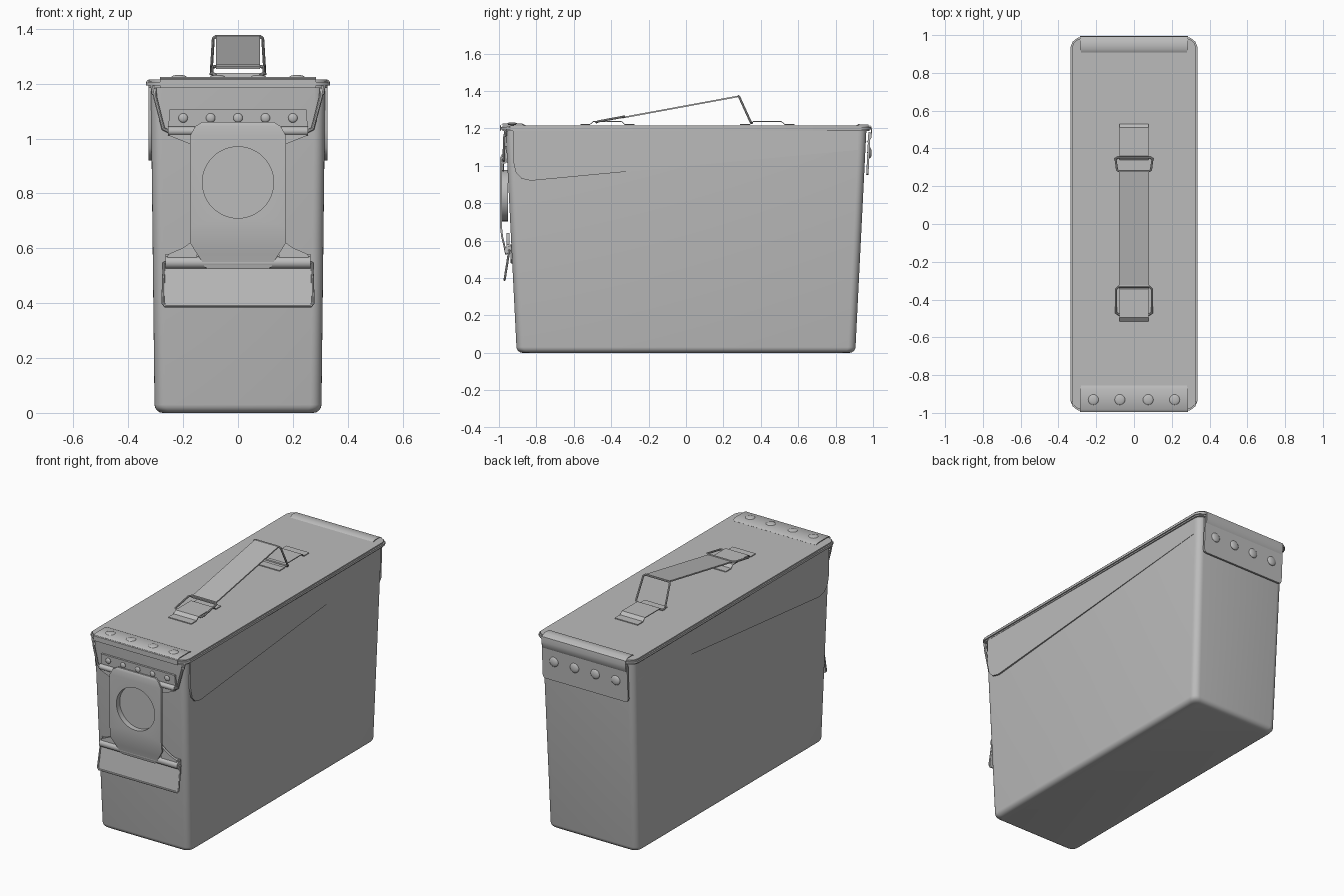
import bpy, bmesh, math
from mathutils import Vector, Matrix

cube = bpy.data.objects.get("Cube")
if cube:
    bpy.data.objects.remove(cube, do_unlink=True)

steel = bpy.data.materials.new("grey steel")
steel.use_nodes = True
GREY = (0.5, 0.5, 0.5, 1)
steel.diffuse_color = GREY
steel.node_tree.nodes["Principled BSDF"].inputs["Base Color"].default_value = GREY
parts = []


def finish(bm, name, bevel=0):
    """Turn a bmesh into a steel object, with optional applied bevel."""
    bmesh.ops.recalc_face_normals(bm, faces=bm.faces)
    if bevel:
        sharp = [e for e in bm.edges if e.is_manifold and e.calc_face_angle(0) > 0.6]
        bmesh.ops.bevel(bm, geom=sharp, offset=bevel, segments=2, affect='EDGES')
    mesh = bpy.data.meshes.new(name)
    bm.to_mesh(mesh)
    bm.free()
    mesh.materials.append(steel)
    ob = bpy.data.objects.new(name, mesh)
    bpy.context.collection.objects.link(ob)
    parts.append(ob)
    return ob


def loft(name, rings, bevel=0):
    """Skin closed rings of equal length and cap both ends."""
    bm = bmesh.new()
    rows = [[bm.verts.new(p) for p in ring] for ring in rings]
    n = len(rows[0])
    for a, b in zip(rows, rows[1:]):
        for i in range(n):
            bm.faces.new((a[i], a[(i + 1) % n], b[(i + 1) % n], b[i]))
    bm.faces.new(rows[0])
    bm.faces.new(rows[-1])
    return finish(bm, name, bevel)


def plate(name, outline, place, thick, bevel=0):
    """Flat outline placed in space and thickened along a vector."""
    base = [Vector(place(u, v)) for u, v in outline]
    return loft(name, [base, [p + Vector(thick) for p in base]], bevel)


def sheet(name, rows, thick):
    """Bent sheet across x; each row is (half width, y, z)."""
    bottom = [Vector((-w, y, z)) for w, y, z in rows]
    top = [Vector((w, y, z)) for w, y, z in rows]
    bm = bmesh.new()
    off = Vector(thick)
    front = [[bm.verts.new(a), bm.verts.new(b), bm.verts.new(b + off), bm.verts.new(a + off)]
             for a, b in zip(bottom, top)]
    for a, b in zip(front, front[1:]):
        for i in range(4):
            bm.faces.new((a[i], a[(i + 1) % 4], b[(i + 1) % 4], b[i]))
    bm.faces.new(front[0])
    bm.faces.new(front[-1])
    return finish(bm, name)


def rounded(hx, hy, r, steps=6):
    """Rounded rectangle outline around the origin."""
    pts = []
    for k, (sx, sy) in enumerate(((1, 1), (-1, 1), (-1, -1), (1, -1))):
        for i in range(steps + 1):
            a = math.pi / 2 * (k + i / steps)
            pts.append((sx * (hx - r) + r * math.cos(a), sy * (hy - r) + r * math.sin(a)))
    return pts


def wire(name, pts, r=0.006, closed=False):
    """Round wire along a path."""
    data = bpy.data.curves.new(name, 'CURVE')
    data.dimensions = '3D'
    data.bevel_depth = r
    data.bevel_resolution = 2
    data.use_fill_caps = True
    line = data.splines.new('POLY')
    line.points.add(len(pts) - 1)
    for p, co in zip(line.points, pts):
        p.co = (*co, 1)
    line.use_cyclic_u = closed
    data.materials.append(steel)
    ob = bpy.data.objects.new(name, data)
    bpy.context.collection.objects.link(ob)
    bpy.ops.object.select_all(action='DESELECT')
    ob.select_set(True)
    bpy.context.view_layer.objects.active = ob
    bpy.ops.object.convert(target='MESH')
    parts.append(bpy.context.view_layer.objects.active)


def rod(name, centre, r, depth, axis, sides=48):
    bm = bmesh.new()
    turn = Vector((0, 0, 1)).rotation_difference(Vector(axis)).to_matrix().to_4x4()
    bmesh.ops.create_cone(bm, cap_ends=True, segments=sides, radius1=r, radius2=r,
                          depth=depth, matrix=Matrix.Translation(centre) @ turn)
    return finish(bm, name)


def rivet(name, centre, r, axis, height=0.008):
    bm = bmesh.new()
    turn = Vector((0, 0, 1)).rotation_difference(Vector(axis)).to_matrix().to_4x4()
    bmesh.ops.create_uvsphere(bm, u_segments=20, v_segments=10, radius=1,
                              matrix=Matrix.Translation(centre) @ turn
                              @ Matrix.Diagonal((r, r, height, 1)))
    finish(bm, name)


# Tapered body with rounded bottom edge
def body_ring(z, inset):
    t = z / 1.2
    ring = rounded(0.304 + 0.014 * t - inset, 0.905 + 0.06 * t - inset, 0.04)
    return [(x, y, z) for x, y in ring]


def front_y(z):
    return -0.905 - 0.05 * z


R = 0.03
loft("body", [body_ring(R - R * math.cos(a), R - R * math.sin(a))
              for a in (0, 0.4, 0.8, 1.2, math.pi / 2)] + [body_ring(1.2, 0)])

# Lid with rim, chamfered corners and raised end flanges
corner = [(0.335, 0.94), (0.325, 0.965), (0.30, 0.985), (0.28, 0.99)]
half = corner + [(-x, y) for x, y in reversed(corner)]
lid = half + [(-x, -y) for x, y in half]
plate("lid", lid, lambda u, v: (u, v, 1.185), (0, 0, 0.03), 0.008)

sheet("front_lid_flange", [(0.28, -0.86, 1.212), (0.285, -0.88, 1.221), (0.285, -0.985, 1.221),
                           (0.285, -0.994, 1.215), (0.285, -0.994, 1.185)], (0, 0.004, 0.004))
sheet("rear_hinge_roll", [(0.28, 0.915, 1.212), (0.285, 0.93, 1.221), (0.285, 0.975, 1.221),
                          (0.285, 0.992, 1.21), (0.285, 0.995, 1.18), (0.285, 0.99, 1.145),
                          (0.285, 0.972, 1.125)], (0, -0.006, 0.003))
for x in (-0.215, -0.075, 0.075, 0.215):
    rivet("lid_rivet", (x, -0.93, 1.224), 0.028, (0, 0, 1))

# Rear hinge leaf with rivets
leaf = [(0.29, 1.18), (0.29, 0.97), (0.285, 0.955), (0.27, 0.95)]
leaf += [(-x, z) for x, z in reversed(leaf)]
plate("rear_hinge_leaf", leaf, lambda u, v: (u, 0.916 + 0.05 * v, v), (0, 0.012, 0))
for x in (-0.21, -0.07, 0.07, 0.21):
    rivet("hinge_rivet", (x, 0.981, 1.07), 0.03, (0, 1, 0.05), 0.012)

# Slanted side flaps, fading into the body toward the rear
flap = [(-0.925, 1.19), (-0.925, 1.03), (-0.91, 0.965), (-0.88, 0.932), (-0.83, 0.92),
        (0.55, 1.05), (0.92, 1.085), (0.92, 1.19)]
for s in (-1, 1):
    plate("side_flap", flap, lambda u, v: (s * (0.322 - 0.004 * u), u, v), (-s * 0.012, 0, 0))

# Riveted strip and upper latch tube with tapering ears
plate("latch_strip", [(-0.255, 1.02), (0.255, 1.02), (0.25, 1.105), (-0.25, 1.105)],
      lambda u, v: (u, front_y(v) - 0.012, v), (0, 0.012, 0))
for x in (-0.2, -0.1, 0, 0.1, 0.2):
    rivet("strip_rivet", (x, -0.974, 1.075), 0.017, (0, -1, 0))
rod("upper_latch_tube", (0, -0.972, 1.027), 0.016, 0.51, (1, 0, 0), 16)
for s in (-1, 1):
    plate("upper_ear", [(0.15, 1.04), (0.25, 1.03), (0.25, 1.01), (0.2, 0.99), (0.15, 0.97)],
          lambda u, v: (s * u, -0.982, v), (0, 0.01, 0))
    plate("lower_ear", [(0.15, 0.64), (0.175, 0.62), (0.2, 0.602), (0.255, 0.578), (0.262, 0.55),
                        (0.15, 0.54)], lambda u, v: (s * u, -0.96, v), (0, 0.015, 0))
    wire("latch_bail", [(s * 0.305, -0.96, 1.195), (s * 0.302, -0.972, 1.15),
                        (s * 0.272, -0.974, 1.035), (s * 0.25, -0.974, 1.025)], 0.007)
    wire("lid_corner_lug", [(s * 0.327, -0.94, 1.205), (s * 0.312, -0.962, 1.2),
                            (s * 0.305, -0.967, 1.16)], 0.009)

# Latch lever with round dished recess
lever = sheet("latch_lever", [(0.13, -0.985, 1.06), (0.155, -0.993, 1.045), (0.175, -0.995, 1.01),
                              (0.175, -0.995, 0.68), (0.175, -0.988, 0.62), (0.15, -0.978, 0.58),
                              (0.13, -0.972, 0.55), (0.122, -0.968, 0.532),
                              (0.11, -0.966, 0.525)], (0, 0.01, 0))
dish = rod("latch_dish", (0, -0.97, 0.84), 0.137, 0.036, (0, 1, 0))
cutter = rod("recess_cutter", (0, -0.99, 0.84), 0.13, 0.056, (0, 1, 0))
parts.remove(cutter)
cutter.hide_render = True
for ob in (lever, dish):
    mod = ob.modifiers.new("recess", 'BOOLEAN')
    mod.operation = 'DIFFERENCE'
    mod.object = cutter
    bpy.context.view_layer.objects.active = ob
    bpy.ops.object.modifier_apply(modifier=mod.name)
bpy.data.objects.remove(cutter, do_unlink=True)

# Lower latch anchor, tube and hanging pull plate
plate("latch_anchor", [(-0.265, 0.58), (-0.265, 0.5), (-0.24, 0.478), (0.24, 0.478),
                       (0.265, 0.5), (0.265, 0.58)],
      lambda u, v: (u, front_y(v) - 0.008, v), (0, 0.01, 0))
rod("lower_latch_tube", (0, -0.95, 0.548), 0.022, 0.53, (1, 0, 0), 20)


def pull_y(z):
    return -0.97 + 0.16 * (z - 0.39)


plate("pull_plate", [(-0.27, 0.54), (-0.272, 0.39), (0.272, 0.39), (0.27, 0.54)],
      lambda u, v: (u, pull_y(v), v), (0, 0.006, 0))
wire("pull_frame", [(x, pull_y(z), z) for x, z in
                    ((-0.255, 0.55), (-0.27, 0.545), (-0.274, 0.4), (-0.265, 0.39),
                     (0.265, 0.39), (0.274, 0.4), (0.27, 0.545), (0.255, 0.55))])

# Carry handle: sloping strap, wire ends and two lid brackets
sheet("handle_strap", [(0.08, -0.34, 1.261), (0.08, 0.28, 1.375)], (0, 0.001, -0.008))
wire("handle_front_wire", [(0.08, -0.33, 1.263), (0.095, -0.345, 1.26), (0.095, -0.47, 1.237),
                           (0.08, -0.48, 1.232), (-0.08, -0.48, 1.232), (-0.095, -0.47, 1.237),
                           (-0.095, -0.345, 1.26), (-0.08, -0.33, 1.263)], closed=True)
wire("handle_rear_wire", [(0.08, 0.28, 1.372), (0.09, 0.286, 1.365), (0.098, 0.345, 1.235),
                          (0.085, 0.352, 1.228), (-0.085, 0.352, 1.228), (-0.098, 0.345, 1.235),
                          (-0.09, 0.286, 1.365), (-0.08, 0.28, 1.372)], closed=True)
for centre in (-0.42, 0.435):
    sheet("handle_bracket", [(0.078, centre + y, z) for y, z in
                             ((-0.145, 1.217), (-0.095, 1.217), (-0.075, 1.234), (0.075, 1.234),
                              (0.095, 1.217), (0.145, 1.217))], (0, 0, 0.005))

# Smooth shading with sharp edges kept
bpy.ops.object.select_all(action='DESELECT')
for ob in parts:
    ob.select_set(True)
bpy.context.view_layer.objects.active = parts[0]
bpy.ops.object.shade_smooth_by_angle(angle=math.radians(35))
